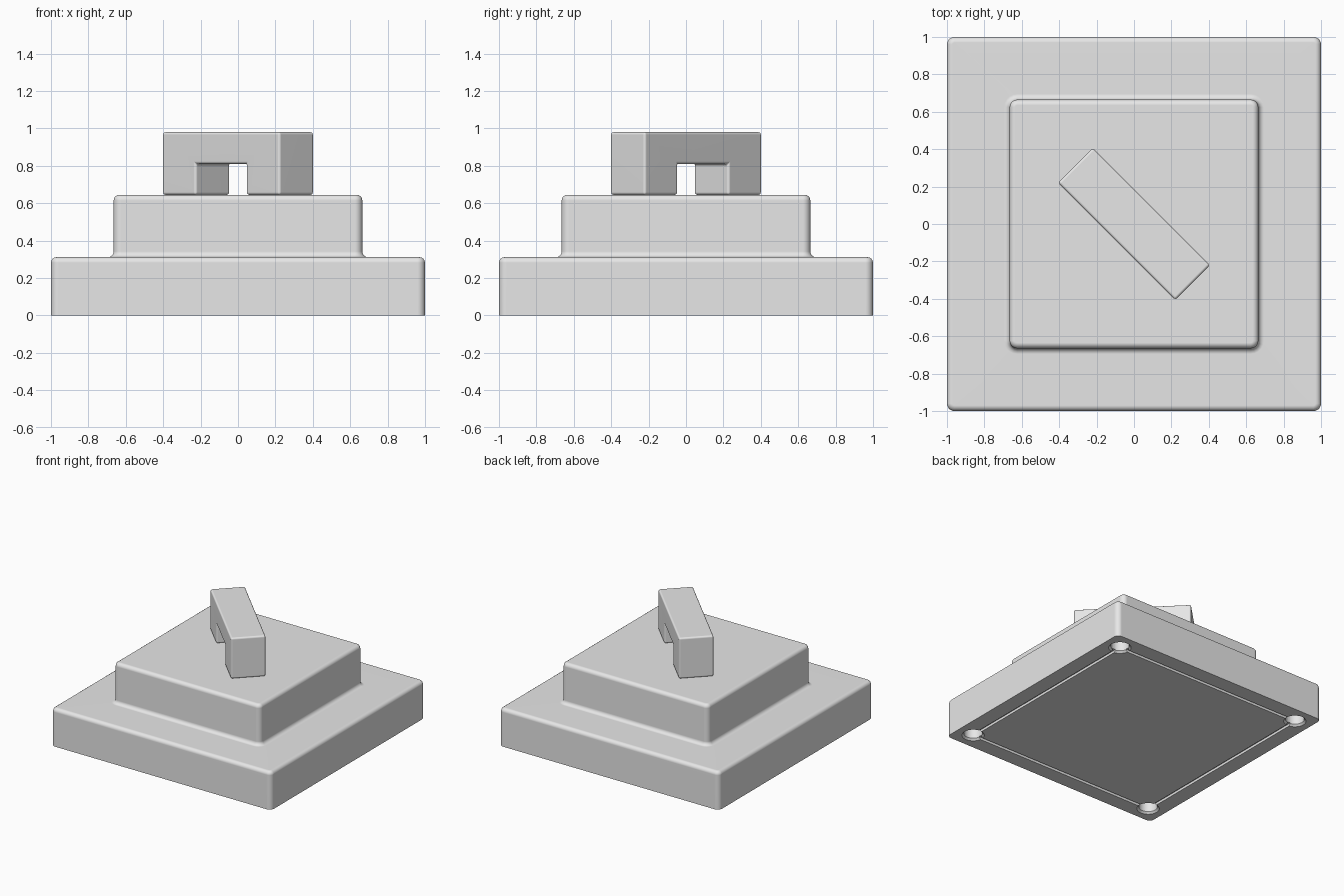
import bpy, bmesh
from math import sin, cos, pi, radians
from mathutils import Matrix

cube = bpy.data.objects.get("Cube")
if cube:
    bpy.data.objects.remove(cube, do_unlink=True)

grey = bpy.data.materials.new("light_grey")
grey.use_nodes = True
grey.diffuse_color = (0.8, 0.8, 0.8, 1)
grey.node_tree.nodes["Principled BSDF"].inputs["Base Color"].default_value = (0.8, 0.8, 0.8, 1)


def make_object(name, bm):
    bmesh.ops.recalc_face_normals(bm, faces=bm.faces)
    mesh = bpy.data.meshes.new(name)
    bm.to_mesh(mesh)
    bm.free()
    mesh.materials.append(grey)
    obj = bpy.data.objects.new(name, mesh)
    bpy.context.collection.objects.link(obj)
    return obj


def activate(obj):
    bpy.ops.object.select_all(action='DESELECT')
    obj.select_set(True)
    bpy.context.view_layer.objects.active = obj


def finish(obj):
    activate(obj)
    bpy.ops.object.shade_smooth_by_angle(angle=radians(35))
    mod = obj.modifiers.new("flat_face_normals", 'WEIGHTED_NORMAL')
    mod.keep_sharp = True


def cut(obj, cutter):
    activate(obj)
    mod = obj.modifiers.new("cut", 'BOOLEAN')
    mod.operation = 'DIFFERENCE'
    mod.solver = 'EXACT'
    mod.object = cutter
    bpy.ops.object.modifier_apply(modifier=mod.name)
    bpy.data.objects.remove(cutter, do_unlink=True)


def rounded_square(half, radius, steps=5):
    points = []
    for corner in range(4):
        start = corner * pi / 2
        sx = 1 if corner in (0, 3) else -1
        sy = 1 if corner in (0, 1) else -1
        for i in range(steps + 1):
            a = start + i * pi / 2 / steps
            points.append((sx * (half - radius) + radius * cos(a),
                           sy * (half - radius) + radius * sin(a)))
    return points


# Stepped body: rounded squares lofted up a side profile
LOWER, UPPER, R = 1.0, 0.665, 0.03
Z1, Z2 = 0.312, 0.645
arc = [i * pi / 8 for i in range(5)]
CORNER = 0.04
rings = [(LOWER, 0, CORNER)]
rings += [(LOWER - R + R * cos(a), Z1 - R + R * sin(a), CORNER - R + R * cos(a)) for a in arc]
rings += [(UPPER + R - R * sin(a), Z1 + R - R * cos(a), CORNER + R - R * sin(a)) for a in arc]
rings += [(UPPER - R + R * cos(a), Z2 - R + R * sin(a), CORNER - R + R * cos(a)) for a in arc]

bm = bmesh.new()
loops = [[bm.verts.new((x, y, z)) for x, y in rounded_square(h, r)] for h, z, r in rings]
for low, high in zip(loops, loops[1:]):
    n = len(low)
    for i in range(n):
        j = (i + 1) % n
        bm.faces.new((low[i], low[j], high[j], high[i]))
bm.faces.new(loops[0])
bm.faces.new(loops[-1])
body = make_object("stepped_base", bm)

# Shallow groove linking the corner holes underneath
HOLE = 0.86
for side in range(4):
    bm = bmesh.new()
    bmesh.ops.create_cube(bm, size=1)
    bmesh.ops.scale(bm, vec=(2 * HOLE, 0.026, 0.04), verts=bm.verts)
    bmesh.ops.translate(bm, vec=(0, HOLE, 0), verts=bm.verts)
    bmesh.ops.rotate(bm, matrix=Matrix.Rotation(side * pi / 2, 3, 'Z'), verts=bm.verts)
    cut(body, make_object("groove_cutter", bm))

# Round corner holes with a chamfered mouth
for x in (-HOLE, HOLE):
    for y in (-HOLE, HOLE):
        for r1, r2, z1, z2 in ((0.07, 0.07, -0.05, 0.15), (0.095, 0.07, -0.01, 0.015)):
            bm = bmesh.new()
            bmesh.ops.create_cone(bm, cap_ends=True, segments=32, radius1=r1, radius2=r2,
                                  depth=z2 - z1,
                                  matrix=Matrix.Translation((x, y, (z1 + z2) / 2)))
            cut(body, make_object("hole_cutter", bm))
finish(body)

# Arched handle set diagonally on the top
L, W, GAP, ARCH, TOP = 0.443, 0.131, 0.19, 0.81, 0.98
profile = [(-L, Z2), (-GAP, Z2), (-GAP, ARCH), (GAP, ARCH),
           (GAP, Z2), (L, Z2), (L, TOP), (-L, TOP)]
bm = bmesh.new()
face = bm.faces.new([bm.verts.new((x, -W, z)) for x, z in profile])
extruded = bmesh.ops.extrude_face_region(bm, geom=[face])["geom"]
bmesh.ops.translate(bm, vec=(0, 2 * W, 0),
                    verts=[v for v in extruded if isinstance(v, bmesh.types.BMVert)])
bmesh.ops.rotate(bm, matrix=Matrix.Rotation(-pi / 4, 3, 'Z'), verts=bm.verts)
handle = make_object("handle", bm)
activate(handle)
bevel = handle.modifiers.new("rounded_edges", 'BEVEL')
bevel.width = 0.014
bevel.segments = 4
bpy.ops.object.modifier_apply(modifier=bevel.name)
finish(handle)
